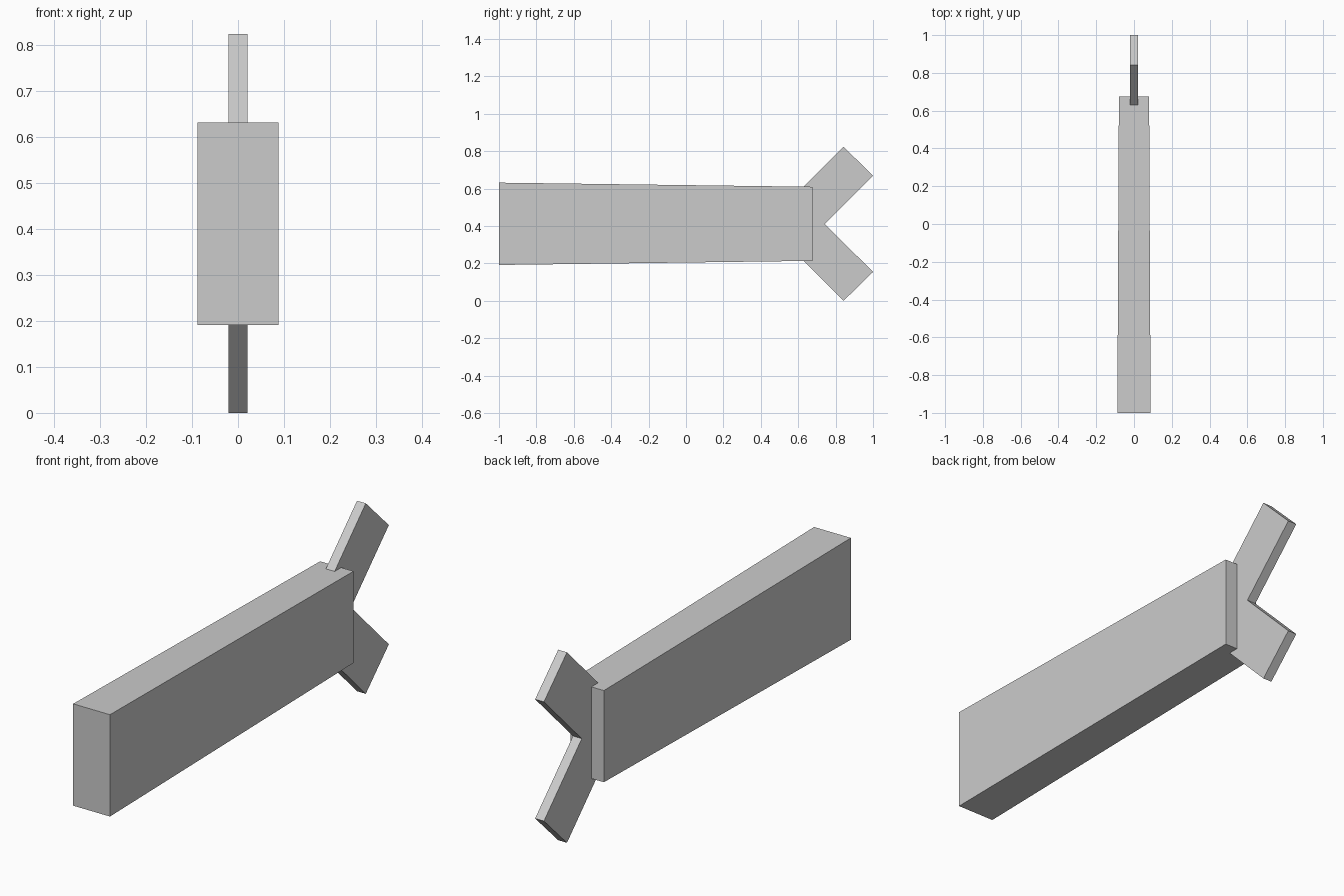
import bpy, bmesh

if "Cube" in bpy.data.objects:
    bpy.data.objects.remove(bpy.data.objects["Cube"])

MID = 0.4115  # height of the centre line


def make_object(name, bm):
    bmesh.ops.recalc_face_normals(bm, faces=bm.faces)
    mesh = bpy.data.meshes.new(name)
    bm.to_mesh(mesh)
    bm.free()
    obj = bpy.data.objects.new(name, mesh)
    bpy.context.collection.objects.link(obj)
    return obj


# Body: long box, slightly narrower towards the tail
bm = bmesh.new()
bmesh.ops.create_cube(bm, size=2)
for v in bm.verts:
    front = v.co.y < 0
    v.co.x *= 0.088 if front else 0.080
    v.co.z = MID + v.co.z * (0.220 if front else 0.198)
    v.co.y = -1.0 if front else 0.675
make_object("body", bm)

# Tail fin: V-shaped plate, upper half profile (y, height above centre) mirrored
upper = [(0.7415, 0), (1.0, 0.2575), (0.8425, 0.4115), (0.431, 0)]
profile = upper + [(upper[2][0], -upper[2][1]), (upper[1][0], -upper[1][1])]
bm = bmesh.new()
face = bm.faces.new([bm.verts.new((-0.021, y, MID + h)) for y, h in profile])
side = bmesh.ops.extrude_face_region(bm, geom=[face], use_keep_orig=True)
bmesh.ops.translate(bm, vec=(0.042, 0, 0),
                    verts=[g for g in side["geom"] if isinstance(g, bmesh.types.BMVert)])
make_object("tail_fin", bm)
